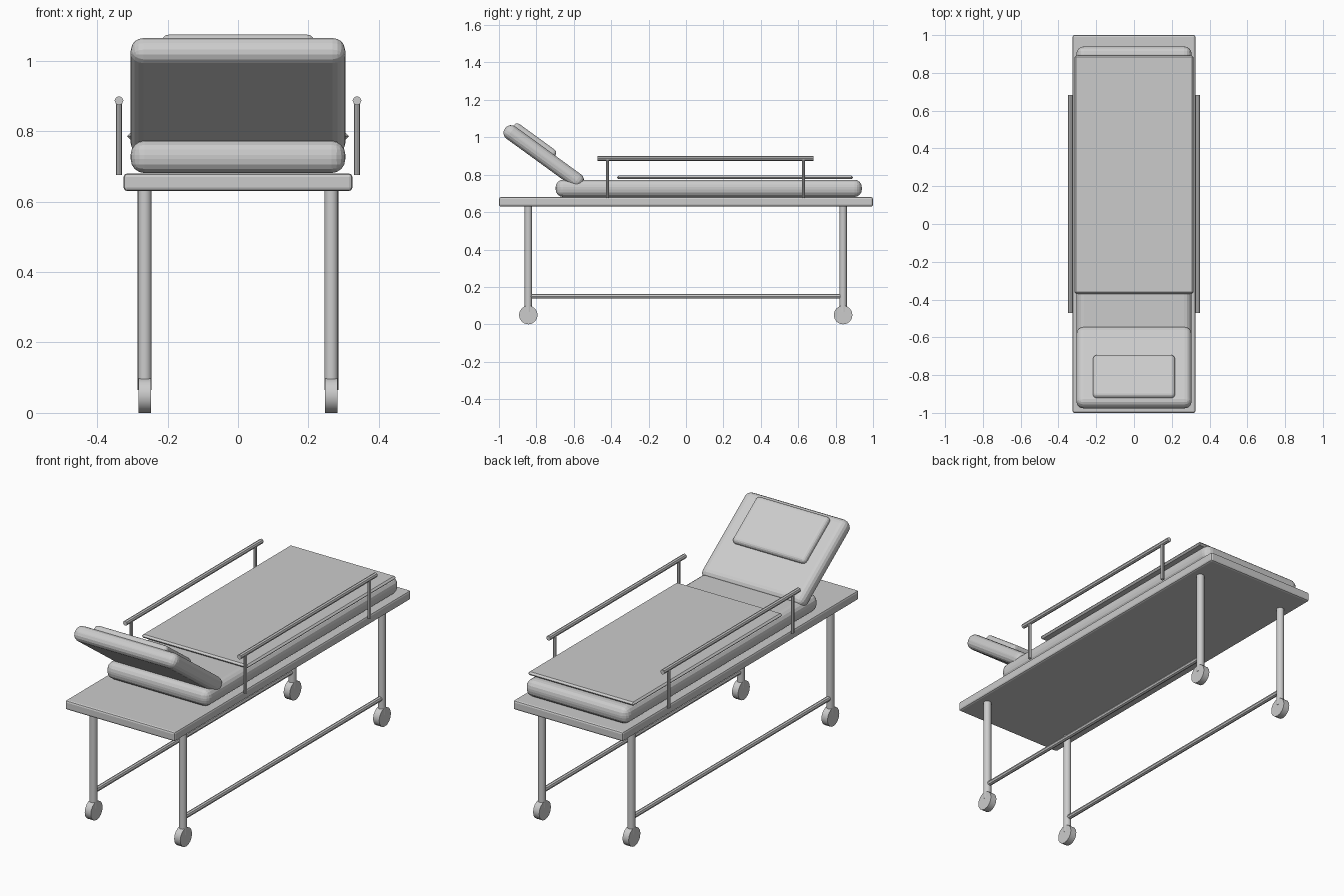
import bpy
import math
from mathutils import Matrix, Vector

if "Cube" in bpy.data.objects:
    bpy.data.objects.remove(bpy.data.objects["Cube"], do_unlink=True)

grey = bpy.data.materials.new("plain_grey")
grey.use_nodes = True
colour = (0.6, 0.6, 0.6, 1)
grey.diffuse_color = colour
grey.node_tree.nodes["Principled BSDF"].inputs["Base Color"].default_value = colour


def finish(name):
    obj = bpy.context.object
    obj.name = name
    obj.data.materials.append(grey)
    return obj


def padded_box(name, low, high, radius, segments):
    """Box between two corners with rounded edges."""
    low, high = Vector(low), Vector(high)
    bpy.ops.mesh.primitive_cube_add(size=1, location=(low + high) / 2)
    obj = finish(name)
    obj.scale = high - low
    bpy.ops.object.transform_apply(location=True, rotation=False, scale=True)
    bevel = obj.modifiers.new("rounded_edges", "BEVEL")
    bevel.width = radius
    bevel.segments = segments
    bevel.limit_method = "ANGLE"
    return obj


def tube(name, start, end, radius, sides):
    """Capped cylinder between two points."""
    start, end = Vector(start), Vector(end)
    axis = end - start
    bpy.ops.mesh.primitive_cylinder_add(
        vertices=sides, radius=radius, depth=axis.length, location=(start + end) / 2,
        rotation=axis.to_track_quat("Z", "Y").to_euler())
    obj = finish(name)
    bpy.ops.object.shade_smooth_by_angle(angle=math.radians(40))
    return obj


# Bed deck, mattress and sheet
padded_box("bed_deck", (-0.325, -1, 0.63), (0.325, 1, 0.68), 0.01, 2)
padded_box("mattress", (-0.305, -0.697, 0.681), (0.305, 0.94, 0.773), 0.04, 4)
padded_box("sheet", (-0.315, -0.37, 0.776), (0.315, 0.893, 0.795), 0.009, 1)

# Tilted backrest and pillow, built flat and then swung up
tilt = Matrix.Translation((0, -0.935, 1.024)) @ Matrix.Rotation(math.radians(-36), 4, "X")
backrest = padded_box("backrest", (-0.305, -0.04, -0.04), (0.305, 0.47, 0.04), 0.037, 4)
pillow = padded_box("pillow", (-0.217, -0.012, 0.02), (0.217, 0.262, 0.064), 0.021, 4)
for part in (backrest, pillow):
    part.matrix_world = tilt @ part.matrix_world

# Legs, wheels, lower bars and side rails
for side, x in (("right", -1), ("left", 1)):
    leg_x, rail_x = x * 0.265, x * 0.338
    for end, y in (("front", -0.843), ("back", 0.84)):
        tube(f"{end}_{side}_leg", (leg_x, y, 0.065), (leg_x, y, 0.64), 0.02, 16)
        tube(f"{end}_{side}_wheel", (leg_x - 0.018, y, 0.05), (leg_x + 0.018, y, 0.05), 0.05, 16)
    tube(f"{side}_lower_bar", (leg_x, -0.843, 0.15), (leg_x, 0.84, 0.15), 0.013, 8)
    tube(f"{side}_handrail", (rail_x, -0.472, 0.887), (rail_x, 0.682, 0.887), 0.0125, 8)
    for end, y in (("front", -0.42), ("back", 0.628)):
        tube(f"{end}_{side}_rail_post", (rail_x, y, 0.676), (rail_x, y, 0.887), 0.009, 8)
